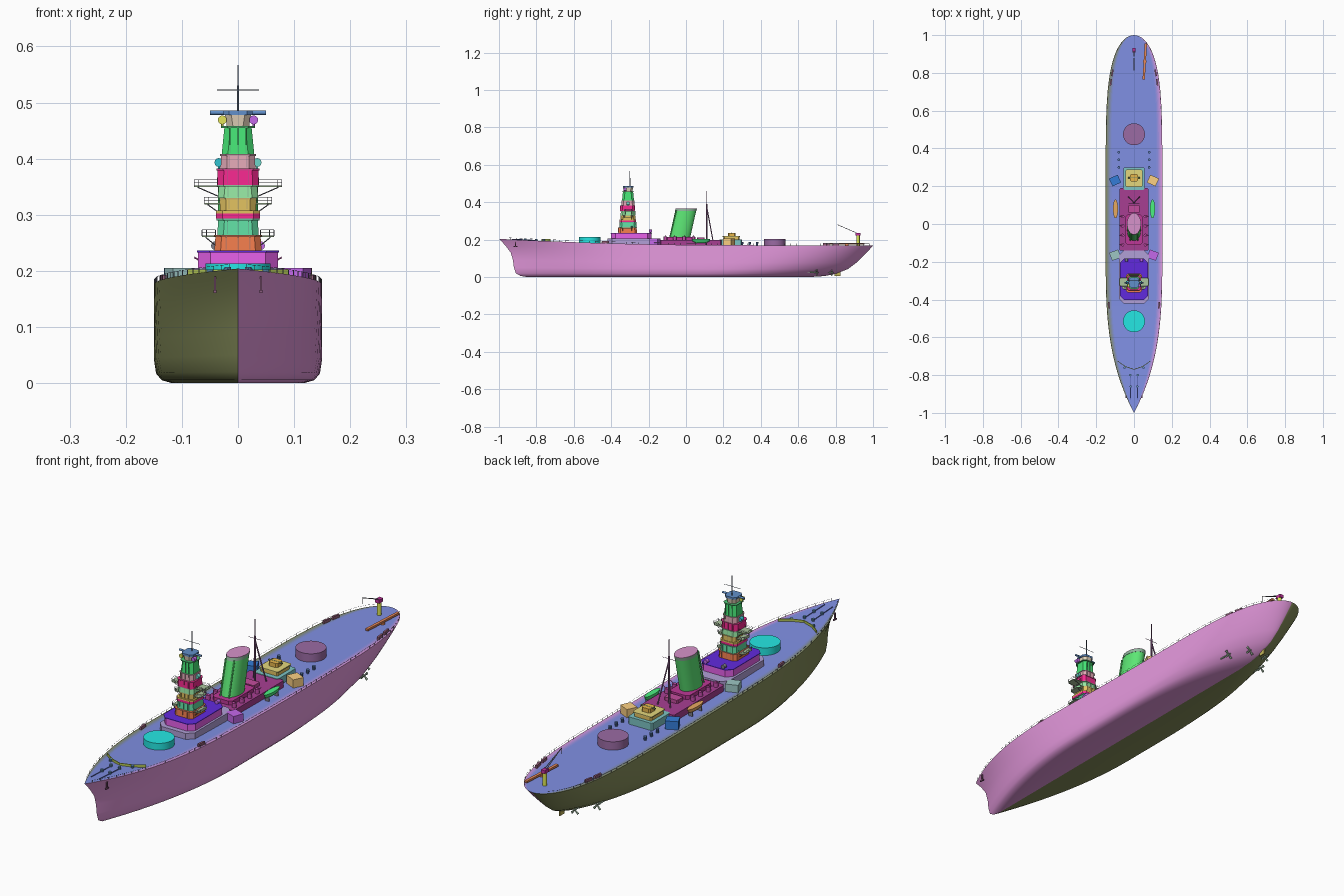
import bpy, bmesh, math
from mathutils import Vector, Matrix

if "Cube" in bpy.data.objects:
    bpy.data.objects.remove(bpy.data.objects["Cube"])

def mat(rgb):
    # 0-255 screen colour to a linear diffuse colour
    name = "paint_%d_%d_%d" % tuple(rgb)
    m = bpy.data.materials.get(name) or bpy.data.materials.new(name)
    m.diffuse_color = (*[min(1, v / 178 * .906) ** 2.2 for v in rgb], 1)
    m.use_nodes = True
    m.node_tree.nodes["Principled BSDF"].inputs["Base Color"].default_value = m.diffuse_color
    return m

def finish(name, bm, col=None, smooth=False):
    bmesh.ops.recalc_face_normals(bm, faces=bm.faces)
    me = bpy.data.meshes.new(name)
    bm.to_mesh(me); bm.free()
    ob = bpy.data.objects.new(name, me)
    bpy.context.collection.objects.link(ob)
    if col: me.materials.append(mat(col))
    if smooth:
        bpy.ops.object.select_all(action='DESELECT')
        ob.select_set(True); bpy.context.view_layer.objects.active = ob
        bpy.ops.object.shade_smooth_by_angle(angle=math.radians(35))
    return ob

def add_box(bm, c, s, rz=0):
    m = Matrix.Translation(c) @ Matrix.Rotation(rz, 4, 'Z') @ Matrix.Diagonal((*s, 1))
    bmesh.ops.create_cube(bm, size=1, matrix=m)

def add_rod(bm, a, b, r, r2=None, n=6):
    a, b = Vector(a), Vector(b); d = b - a
    m = Matrix.Translation((a + b) / 2) @ d.to_track_quat('Z', 'Y').to_matrix().to_4x4()
    bmesh.ops.create_cone(bm, cap_ends=True, segments=n, radius1=r,
                          radius2=r if r2 is None else r2, depth=d.length, matrix=m)

def add_loft(bm, rings):
    vs = [[bm.verts.new(p) for p in r] for r in rings]
    n = len(vs[0])
    for a, b in zip(vs, vs[1:]):
        for i in range(n):
            bm.faces.new((a[i], a[(i + 1) % n], b[(i + 1) % n], b[i]))
    bm.faces.new(vs[0]); bm.faces.new(vs[-1])

def octagon(hx, y0, y1, z, c):
    h = [(hx - c, y0, z), (hx, y0 + c, z), (hx, y1 - c, z), (hx - c, y1, z)]
    return h + [(-x, y, z) for x, y, z in reversed(h)]

def house(name, hx, y0, y1, z0, z1, col, c=.012, inset=0):
    bm = bmesh.new()
    add_loft(bm, [octagon(hx, y0, y1, z0, c), octagon(hx - inset, y0 + inset, y1 - inset, z1, c)])
    return finish(name, bm, col)

def boxes(name, items, col):
    bm = bmesh.new()
    for it in items: add_box(bm, *it)
    return finish(name, bm, col)

def rods(name, items, col, n=6):
    bm = bmesh.new()
    for a, b, r in items: add_rod(bm, a, b, r, n=n)
    return finish(name, bm, col, n > 8)

PINK, OLIVE, BLUE = (178, 118, 172), (102, 108, 70), (98, 110, 175)
DARK, INDIGO, MAGENTA, GREEN = (95, 95, 105), (75, 35, 170), (178, 75, 180), (72, 178, 90)
GOLD, TEAL, PURPLE = (175, 150, 75), (85, 165, 155), (150, 80, 180)

# Hull form
def sheer(y):
    return .17 + (.034 * ((.3 - y) / 1.3) ** 2 if y < .3 else -.002 * (y - .3))

def plan(u, f=1.0):
    if u < .42: return 1 - (1 - u / .42) ** (1.9 + 1.1 * f)
    if u < .55: return 1
    s = 1 - (1 - u) / .45
    return max(0, 1 - s ** (2.4 + 2.6 * f)) ** (.8 - .3 * f)

def deck_w(y): return .15 * plan((y + 1) / 2)

levels = [(0, -.85, .66, .118), (.03, -.885, .74, .136), (.1, -.91, .80, .146),
          (.25, -.92, .865, .15), (.45, -.925, .91, .15), (.65, -.937, .945, .15),
          (.83, -.965, .975, .15), (.93, -.985, .99, .15), (1, -1, 1, .15)]
N = 56
us = [(1 - math.cos(math.pi * k / N)) / 2 for k in range(N + 1)]
bm = bmesh.new()
grid = []
for f, y0, y1, w in levels:
    row = []
    for u in us:
        y = y0 + (y1 - y0) * u
        row.append([bm.verts.new((sx * w * plan(u, f), y, f * sheer(y))) for sx in (1, 0, -1)])
    grid.append(row)
for a, b in zip(grid, grid[1:]):
    for k in range(N):
        for s in (0, 2):
            bm.faces.new((a[k][s], a[k + 1][s], b[k + 1][s], b[k][s])).material_index = s // 2
for k in range(N):
    p, q = grid[0][k], grid[0][k + 1]
    for s in (0, 1):
        bm.faces.new((p[s], q[s], q[s + 1], p[s + 1])).material_index = s
bmesh.ops.remove_doubles(bm, verts=bm.verts, dist=1e-5)
bmesh.ops.delete(bm, geom=[v for v in bm.verts if not v.link_faces], context='VERTS')
finish("hull", bm, PINK, True).data.materials.append(mat(OLIVE))

# Main deck, with painted edge strips fading into the hull colours
def mix(a, b, t): return tuple(round(p + (q - p) * t) for p, q in zip(a, b))
fr = [-1, -.96, -.92, -.88, -.84, -.8, .8, .84, .88, .92, .96, 1]
bm = bmesh.new()
rows = [[bm.verts.new((t * deck_w(2 * u - 1), 2 * u - 1, sheer(2 * u - 1))) for t in fr] for u in us]
for a, b in zip(rows, rows[1:]):
    for i in range(len(fr) - 1):
        bm.faces.new((a[i], a[i + 1], b[i + 1], b[i])).material_index = i
bmesh.ops.remove_doubles(bm, verts=bm.verts, dist=1e-5)
deck = finish("deck", bm)
for i in range(11):
    deck.data.materials.append(mat(mix(BLUE, OLIVE if i < 5 else PINK, max(0, abs(i - 5) - .5) / 5)))

# Deck edge railing
ys = [-.97 + 1.95 * i / 60 for i in range(61)]
bm = bmesh.new()
for s in (1, -1):
    P = [Vector((s * (deck_w(y) - .001), y, sheer(y))) for y in ys]
    for p in P: add_rod(bm, p, p + Vector((0, 0, .009)), .0006, n=4)
    for a, b in zip(P, P[1:]):
        add_rod(bm, a + Vector((0, 0, .009)), b + Vector((0, 0, .009)), .0004, n=3)
finish("deck_railing", bm, DARK)

# Turret barbettes
for nm, y, z0, z1, c in (("front_barbette", -.515, .175, .213, (32, 178, 175)),
                         ("rear_barbette", .475, .165, .204, (118, 82, 125))):
    rods(nm, [((0, y, z0), (0, y, z1), .058)], c, 40)

# Forward superstructure
house("bridge_base", .08, -.42, -.14, .168, .205, (135, 122, 165), .025)
house("bridge_house", .071, -.40, -.185, .205, .233, MAGENTA, .022)
house("bridge_house_roof", .073, -.403, -.182, .233, .236, INDIGO, .022)

# Tower tiers: half width, front y, rear y, bottom, top, inset, colour
RED, LEAF = (190, 35, 110), (115, 178, 125)
tiers = [(.042, -.362, -.262, .236, .264, .002, (185, 95, 60)), (.037, -.355, -.265, .264, .293, .002, (75, 170, 125)),
         (.039, -.355, -.268, .293, .302, 0, RED), (.039, -.355, -.268, .302, .308, 0, GOLD),
         (.032, -.348, -.27, .308, .33, 0, GOLD), (.036, -.35, -.272, .33, .353, .002, LEAF),
         (.037, -.352, -.274, .353, .382, .001, RED), (.031, -.345, -.276, .382, .408, .001, (175, 130, 140)),
         (.029, -.342, -.278, .408, .458, .005, (55, 175, 90)), (.02, -.333, -.286, .458, .478, -.003, (178, 165, 145))]
for i, (hx, a, b, z0, z1, ins, c) in enumerate(tiers):
    house(f"tower_tier_{i + 1}", hx, a, b, z0, z1, c, .011, ins)
    if i not in (2, 3, 9):
        house(f"tower_ledge_{i + 1}", hx + .001, a - .001, b + .001, z1 - .003, z1, mix(c, DARK, .3), .011)
        boxes(f"tower_window_bars_{i + 1}", [((x, y, (z0 + z1) / 2), (.002, .002, z1 - z0 - .004))
              for x in (-hx * .5, 0, hx * .5) for y in (a, b)], mix(c, DARK, .3))

# Wing platforms with rails and struts
for i, (hx, z, y0, y1, inner) in enumerate([(.064, .262, -.345, -.285, .04), (.06, .32, -.335, -.285, .032),
                                            (.078, .351, -.33, -.285, .034)]):
    house(f"wing_platform_{i + 1}", hx, y0, y1, z - .002, z + .001, (130, 150, 120), .008)
    R = []
    for s in (1, -1):
        pts = [(s * inner, y0), (s * (hx - .008), y0), (s * hx, y0 + .008),
               (s * hx, y1 - .008), (s * (hx - .008), y1), (s * inner, y1)]
        for x, y in pts: R.append(((x, y, z), (x, y, z + .011), .0007))
        for p, q in zip(pts, pts[1:]):
            for h in (.006, .011): R.append(((*p, z + h), (*q, z + h), .0005))
        for y in (y0 + .006, y1 - .006):
            R.append(((s * (hx - .006), y, z - .002), (s * inner * .9, y, z - .02), .001))
    rods(f"wing_platform_rails_{i + 1}", R, DARK, 4)

# Rangefinders and searchlights
rods("top_rangefinder", [((-.05, -.31, .482), (.05, -.31, .482), .004)], (75, 110, 155), 12)
house("tower_top_platform", .026, -.338, -.282, .478, .486, (75, 110, 155), .01)
for i, (x, y, z, r, cl, cr) in enumerate([(.028, -.325, .469, .008, (175, 175, 70), PURPLE),
        (.034, -.31, .393, .008, (40, 150, 160), TEAL), (.04, -.19, .245, .008, DARK, PURPLE)]):
    for s in (1, -1):
        rods(f"searchlight_{i + 1}_{'right' if s > 0 else 'left'}",
             [((s * x, y - r, z), (s * x, y + r, z), r), ((s * x, y, z - .014), (s * x, y, z), .002)],
             cr if s > 0 else cl, 12)

# Masts
rods("fore_mast", [((0, -.3, .48), (0, -.3, .53), .0022), ((0, -.3, .53), (0, -.3, .567), .0012),
                   ((-.037, -.3, .522), (.037, -.3, .522), .0009)], (85, 95, 110), 8)
rods("main_mast_tripod", [((0, .11, .19), (0, .11, .39), .004), ((0, .11, .39), (0, .11, .46), .0015),
                          ((.03, .145, .19), (0, .112, .37), .0028), ((-.03, .145, .19), (0, .112, .37), .0028),
                          ((-.03, .11, .38), (.03, .11, .38), .0009)], (110, 75, 110), 8)

# Middle deckhouse and raked funnel
house("middle_deckhouse", .078, -.14, .19, .168, .198, (128, 50, 112), .006)
house("funnel_house", .045, -.11, .05, .198, .214, (145, 45, 115), .012)
def ell(y, z, rx, ry):
    return [(rx * math.cos(t * math.tau / 32), y + ry * math.sin(t * math.tau / 32), z) for t in range(32)]
for nm, a, b, c in (("funnel", (-.037, .195, .036, .056), (-.002, .352, .036, .056), GREEN),
                    ("funnel_cap", (-.002, .352, .037, .057), (.001, .364, .037, .057), (110, 140, 120)),
                    ("funnel_top", (.001, .364, .037, .057), (.001, .366, .037, .057), (165, 112, 155))):
    bm = bmesh.new()
    add_loft(bm, [ell(*a), ell(*b)])
    finish(nm, bm, c, True)
rods("steam_pipes", [((s * .02, -.09, .2), (s * .02, -.052, .355), .003) for s in (1, -1)], GREEN, 8)

# Deck vents and light gun tubs around the funnel
tubs, vents = bmesh.new(), bmesh.new()
for s in (1, -1):
    for y in (-.11, -.06, -.01, .04):
        add_rod(tubs, (s * .06, y, .195), (s * .06, y, .216), .009, n=12)
        add_rod(tubs, (s * .06, y, .214), (s * .078, y, .224), .0015)
    for y in (.3, .34, .38):
        add_rod(vents, (s * .08, y, .165), (s * .08, y, .186), .005, .007, n=10)
finish("light_gun_tubs", tubs, (150, 60, 130), True)
finish("deck_vents", vents, (70, 95, 140), True)
house("winch_house", .03, .06, .1, .198, .212, (150, 60, 120), .004)

# Aft superstructure
house("aft_house_lower", .056, .18, .30, .165, .2, (95, 150, 150), .006)
house("aft_house_upper", .04, .2, .285, .2, .215, GOLD, .005)
house("aft_house_roof", .044, .196, .289, .215, .219, (175, 165, 95), .005)
house("aft_control", .02, .225, .265, .219, .236, (178, 140, 60), .006)
rods("aft_rangefinder", [((-.032, .245, .234), (.032, .245, .234), .003)], (110, 130, 90), 10)

# Secondary gun shields (angled outward) and ship's boats
for s, side in ((1, "right"), (-1, "left")):
    for nm, y, a, cols in (("aft_gun_shield", .23, -.45, ((195, 160, 100), (42, 95, 165))),
                           ("fore_gun_shield", -.165, -.35, (PURPLE, (120, 152, 150)))):
        boxes(f"{nm}_{side}", [((s * .1, y, .188), (.05, .045, .034), s * a)], cols[s < 0])
    bm = bmesh.new()
    add_loft(bm, [[(s * .098 + k * .013 * math.cos(t * math.tau / 16),
                    .08 + (.4 + .6 * k) * .05 * math.sin(t * math.tau / 16), z) for t in range(16)]
                  for z, k in ((.183, .3), (.19, .8), (.203, 1))])
    finish(f"boat_{side}", bm, (60, 185, 100) if s > 0 else (178, 130, 75), True)
boxes("boat_cradles", [((s * .098, y, .18), (.018, .004, .02)) for s in (1, -1) for y in (.05, .11)], DARK)

# Foredeck: breakwater, anchor chains, bollards, anchors
bm = bmesh.new()
for s in (1, -1):
    for (xa, ya), (xb, yb) in (((0, -.77), (.045, -.755)), ((.045, -.755), (.088, -.725))):
        add_box(bm, (s * (xa + xb) / 2, (ya + yb) / 2, sheer(-.75) + .004),
                (math.hypot(xb - xa, yb - ya), .003, .013), s * math.atan2(yb - ya, xb - xa))
finish("breakwater", bm, (135, 150, 65))
rods("anchor_chains", [((s * .018, -.93, sheer(-.93) + .002), (s * .02, -.8, sheer(-.8) + .002), .002)
                       for s in (1, -1)], (65, 75, 135))
rods("bollards", [((s * x, y, sheer(y) - .002), (s * x, y, sheer(y) + .01), .006)
                  for s in (1, -1) for x, y in ((.02, -.8), (.05, -.76), (.018, -.86))], (80, 120, 150), 10)
boxes("anchors", [b for s in (1, -1) for b in (((s * .041, -.912, .176), (.004, .006, .028)),
                                               ((s * .041, -.912, .163), (.006, .02, .005)))], (105, 70, 95))

# Lockers near the deck edge
boxes("deck_lockers", [((s * (deck_w(y) - .012), y, sheer(y) + .006), (.008, .035, .012), s * r)
                       for s in (1, -1) for y, r in ((-.43, -.1), (.75, .15), (.8, .2))], (115, 75, 95))

# Stern crane and catapult
rods("crane_post", [((0, .92, .165), (0, .92, .225), .009)], (170, 178, 65), 12)
boxes("crane_head", [((0, .92, .228), (.018, .026, .014))], (150, 40, 120))
rods("crane_jib", [((s * .004, .92, .232), (0, .81, .28), .0014) for s in (1, -1)]
     + [((0, .81, .28), (0, .81, .255), .0006)], DARK)
boxes("catapult", [((.057, .86, .179), (.012, .19, .008), -.06)], (178, 105, 70))
rods("catapult_base", [((.057, .86, .165), (.057, .86, .177), .01)], (178, 105, 70), 12)

# Propellers, shafts and rudder
for i, (x, y) in enumerate(((.085, .7), (.04, .78))):
    for s in (1, -1):
        bm = bmesh.new()
        c = Vector((s * x, y, .024))
        add_rod(bm, c + Vector((0, .008, 0)), c - Vector((0, .14, -.006)), .003, n=8)
        add_rod(bm, c - Vector((0, .012, 0)), c + Vector((0, 0, .04)), .002)
        for k in range(4):
            a = math.pi * (k / 2 + .25)
            add_rod(bm, c, c + Vector((math.cos(a) * .02, 0, math.sin(a) * .02)), .002, .005, 6)
        finish(f"propeller_{i + 1}_{'right' if s > 0 else 'left'}", bm, (130, 150, 130))
boxes("rudder", [((0, .81, .03), (.005, .03, .05))], (150, 140, 70))
